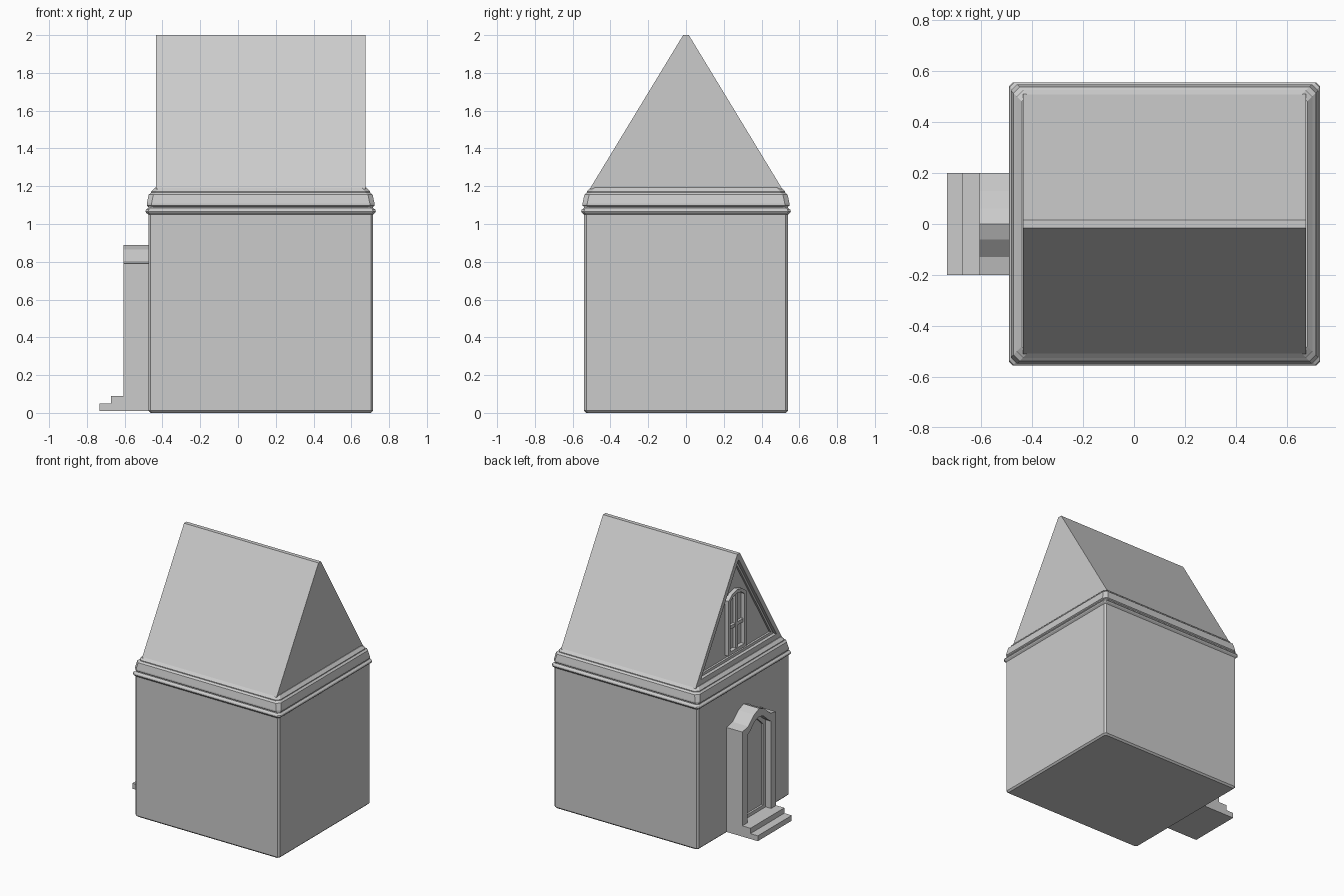
import bpy, bmesh

if "Cube" in bpy.data.objects:
    bpy.data.objects.remove(bpy.data.objects["Cube"])

CX, HX, HY = 0.12, 0.595, 0.54      # wall centre and half sizes


def finish(name, bm):
    bmesh.ops.recalc_face_normals(bm, faces=bm.faces)
    me = bpy.data.meshes.new(name)
    bm.to_mesh(me)
    bm.free()
    ob = bpy.data.objects.new(name, me)
    bpy.context.collection.objects.link(ob)
    return ob


def loft(name, profile, chamfer):
    """Stack of chamfered rectangles; profile holds (outset, z)."""
    bm = bmesh.new()
    rings = []
    for o, z in profile:
        a, b, c = HX + o, HY + o, chamfer
        pts = [(a - c, -b), (a, -b + c), (a, b - c), (a - c, b),
               (-a + c, b), (-a, b - c), (-a, -b + c), (-a + c, -b)]
        rings.append([bm.verts.new((CX + x, y, z)) for x, y in pts])
    for r, s in zip(rings, rings[1:]):
        for i in range(8):
            j = (i + 1) % 8
            bm.faces.new((r[i], r[j], s[j], s[i]))
    bm.faces.new(rings[0])
    bm.faces.new(rings[-1])
    return finish(name, bm)


def slab(name, pts, x0, x1):
    """Extrude a (y, z) outline along x."""
    bm = bmesh.new()
    f = bm.faces.new([bm.verts.new((x0, y, z)) for y, z in pts])
    ext = bmesh.ops.extrude_face_region(bm, geom=[f], use_keep_orig=True)
    vs = [v for v in ext["geom"] if isinstance(v, bmesh.types.BMVert)]
    bmesh.ops.translate(bm, verts=vs, vec=(x1 - x0, 0, 0))
    return finish(name, bm)


def frame(name, outer, inner, x0, x1):
    """Frame between two (y, z) outlines of equal length, extruded along x."""
    bm = bmesh.new()
    loops = [[bm.verts.new((x, y, z)) for y, z in pts]
             for pts, x in ((outer, x0), (outer, x1), (inner, x1), (inner, x0))]
    n = len(outer)
    for k in range(4):
        a, b = loops[k], loops[(k + 1) % 4]
        for i in range(n):
            j = (i + 1) % n
            bm.faces.new((a[i], a[j], b[j], b[i]))
    return finish(name, bm)


def mirrored(half):
    """Mirror a half outline (y > 0, bottom to top) across y = 0."""
    return half + [(-y, z) for y, z in reversed(half) if y > 1e-6]


def rect(y0, y1, z0, z1):
    return [(y0, z0), (y1, z0), (y1, z1), (y0, z1)]


# Walls and mouldings
loft("walls", [(-0.012, 0), (0, 0.012), (0, 1.06)], 0.012)
loft("lower_moulding", [(0, 1.05), (0.012, 1.06), (0.015, 1.067), (0.012, 1.076),
                        (0, 1.085), (0, 1.1)], 0.015)
loft("cornice", [(-0.004, 1.088), (0.008, 1.097), (0.008, 1.108), (-0.002, 1.155),
                 (-0.015, 1.166), (-0.015, 1.172), (-0.035, 1.192)], 0.025)

# Roof with recessed gable on the door side
gable = mirrored([(0.51, 1.185), (0.015, 2.0)])
slab("roof", gable, -0.395, 0.675)
frame("gable_border", gable, mirrored([(0.445, 1.23), (0.003, 1.95)]), -0.435, -0.395)
frame("gable_inner_trim", mirrored([(0.45, 1.225), (0.003, 1.95)]),
      mirrored([(0.415, 1.25), (0.002, 1.922)]), -0.41, -0.395)

# Gable window
frame("window_frame",
      mirrored([(0.105, 1.27), (0.105, 1.68), (0.06, 1.715), (0, 1.73)]),
      mirrored([(0.082, 1.295), (0.082, 1.667), (0.05, 1.692), (0, 1.705)]),
      -0.425, -0.395)
slab("window_mullion", rect(-0.012, 0.012, 1.28, 1.71), -0.417, -0.395)
slab("window_crossbar", rect(-0.09, 0.09, 1.455, 1.48), -0.415, -0.395)

# Doorway
frame("door_surround",
      mirrored([(0.2, 0.01), (0.2, 0.79), (0.13, 0.805), (0.06, 0.865), (0, 0.89)]),
      mirrored([(0.14, 0.09), (0.14, 0.74), (0.105, 0.765), (0.05, 0.815), (0, 0.83)]),
      -0.605, -0.47)
frame("door_inner_frame",
      mirrored([(0.145, 0.085), (0.145, 0.74), (0.105, 0.77), (0.05, 0.82), (0, 0.835)]),
      mirrored([(0.11, 0.115), (0.11, 0.72), (0.085, 0.745), (0.04, 0.785), (0, 0.8)]),
      -0.56, -0.47)
slab("door", mirrored([(0.12, 0.1), (0.12, 0.73), (0.09, 0.75), (0.045, 0.79), (0, 0.81)]),
     -0.545, -0.47)

# Steps
slab("lower_step", rect(-0.2, 0.2, 0.01, 0.05), -0.733, -0.6)
slab("upper_step", rect(-0.2, 0.2, 0.05, 0.09), -0.672, -0.6)
